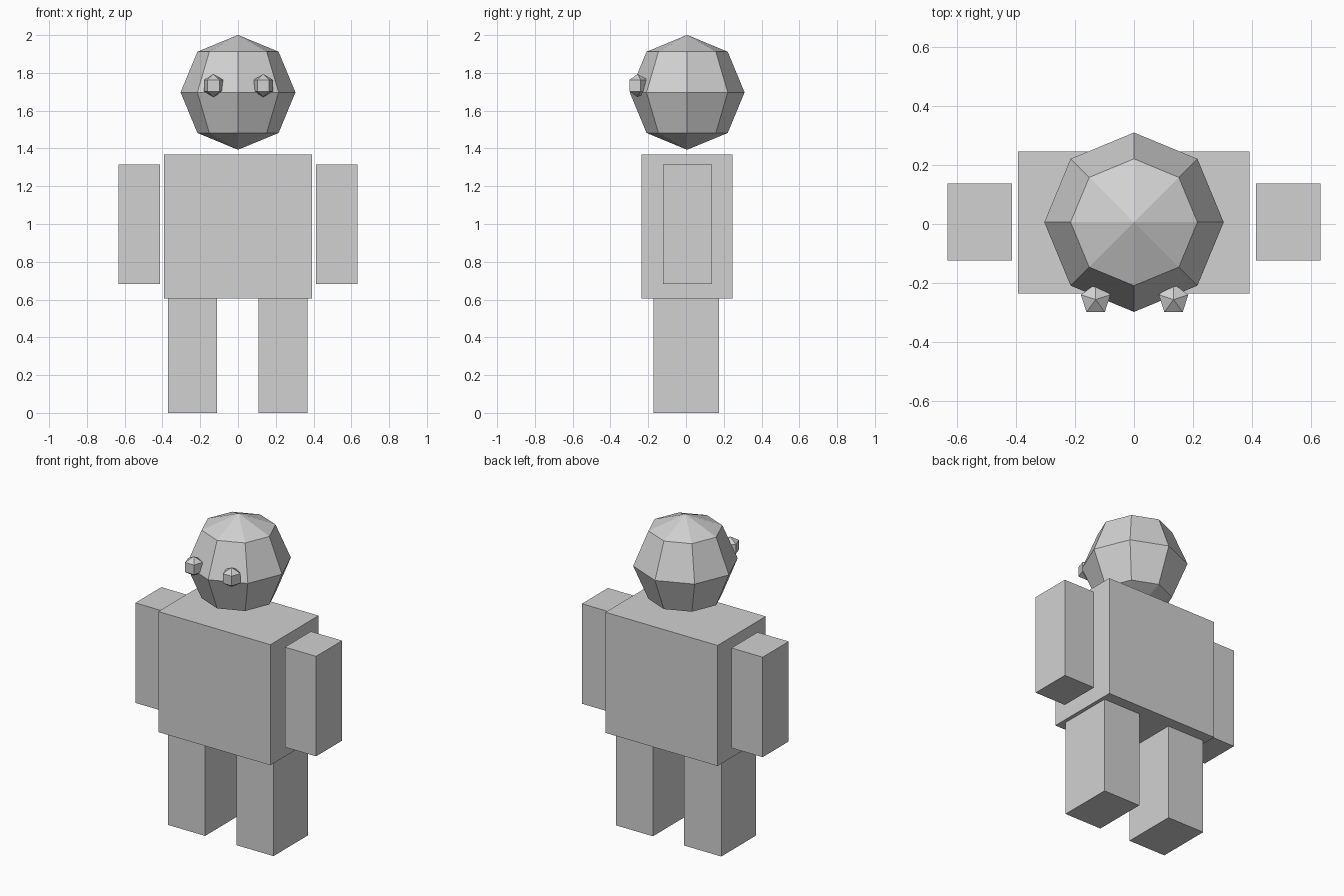
import bpy
from mathutils import Vector

cube = bpy.data.objects.get("Cube")
if cube:
    bpy.data.objects.remove(cube, do_unlink=True)

# One plain grey for the whole figure
grey = bpy.data.materials.new("light_grey")
grey.use_nodes = True
colour = (0.64, 0.64, 0.64, 1)
grey.diffuse_color = colour
grey.node_tree.nodes["Principled BSDF"].inputs["Base Color"].default_value = colour


def finish(name):
    part = bpy.context.object
    part.name = name
    part.data.materials.append(grey)


def box(name, low, high):
    low, high = Vector(low), Vector(high)
    bpy.ops.mesh.primitive_cube_add(size=1, location=(low + high) / 2)
    bpy.context.object.scale = high - low
    bpy.ops.object.transform_apply(location=False, rotation=False)
    finish(name)


def ball(name, centre, radius, segments, rings):
    bpy.ops.mesh.primitive_uv_sphere_add(
        segments=segments, ring_count=rings, radius=radius, location=centre)
    finish(name)


# Body and head
box("torso", (-0.393, -0.235, 0.605), (0.391, 0.246, 1.367))
ball("head", (0, 0.006, 1.697), 0.304, 8, 4)

# Limbs and eyes, one of each per side
for side, s in (("left", 1), ("right", -1)):
    x = s * 0.523
    box(side + "_arm", (x - 0.109, -0.123, 0.683), (x + 0.109, 0.137, 1.315))
    x = s * 0.239 - 0.001
    box(side + "_leg", (x - 0.13, -0.171, 0), (x + 0.13, 0.176, 0.605))
    ball(side + "_eye", (s * 0.132 + 0.002, -0.256, 1.733), 0.061, 5, 3)
